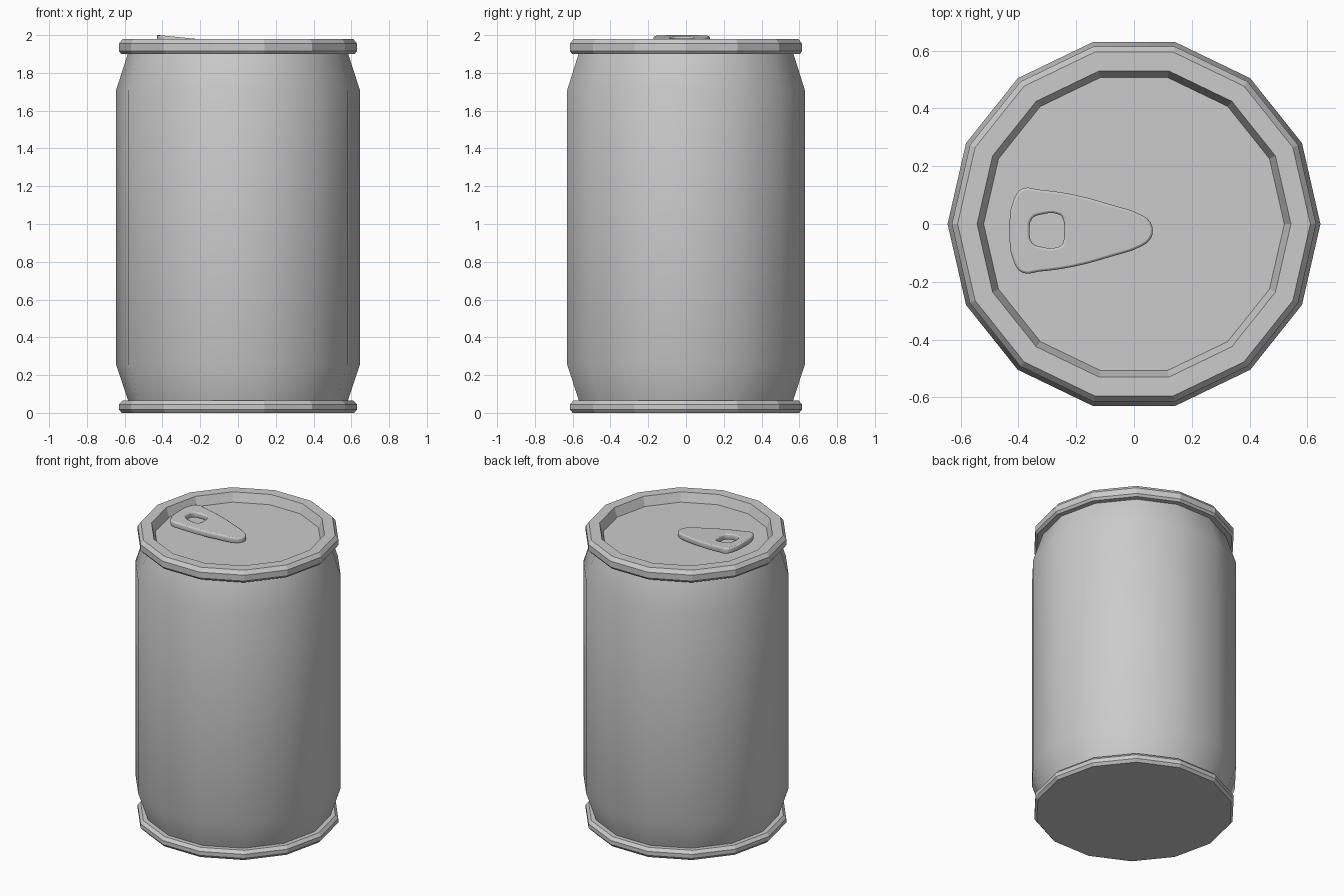
import bpy, bmesh, math

if "Cube" in bpy.data.objects:
    bpy.data.objects.remove(bpy.data.objects["Cube"])

SIDES = 14


def lathe(name, profile, smooth=None, cap_start=False, cap_end=False):
    """Revolve an (r, z) profile around z with a low side count."""
    bm = bmesh.new()
    rings = []
    for r, z in profile:
        rings.append([bm.verts.new((r * math.cos(2 * math.pi * i / SIDES),
                                    r * math.sin(2 * math.pi * i / SIDES), z))
                      for i in range(SIDES)])
    for a, b in zip(rings, rings[1:]):
        for i in range(SIDES):
            j = (i + 1) % SIDES
            bm.faces.new((a[i], a[j], b[j], b[i]))
    if cap_start:
        bm.faces.new(rings[0][::-1])
    if cap_end:
        bm.faces.new(rings[-1])
    me = bpy.data.meshes.new(name)
    bm.to_mesh(me)
    bm.free()
    ob = bpy.data.objects.new(name, me)
    bpy.context.collection.objects.link(ob)
    if smooth:
        select(ob)
        bpy.ops.object.shade_smooth_by_angle(angle=math.radians(smooth))
    return ob


def select(ob):
    bpy.ops.object.select_all(action='DESELECT')
    ob.select_set(True)
    bpy.context.view_layer.objects.active = ob


# Bottom rim with flat base
lathe("bottom_rim", [(0.615, 0), (0.63, 0.018), (0.63, 0.045), (0.612, 0.065), (0.575, 0.065)],
      cap_start=True)

# Smooth can wall with tapered shoulders
lathe("can_body", [(0.58, 0.06), (0.645, 0.255), (0.645, 1.71), (0.582, 1.905)], smooth=40)

# Top rim and recessed lid
lathe("top_rim_and_lid", [(0.575, 1.90), (0.618, 1.90), (0.63, 1.915), (0.63, 1.955), (0.61, 1.98),
                          (0.543, 1.98), (0.52, 1.92)], cap_end=True)

# Pull tab: outline with a finger hole, thickened and rounded
CY = -0.023
half = [(-0.415, 0.11), (-0.385, 0.146), (-0.33, 0.142), (-0.21, 0.125), (-0.08, 0.09),
        (0.03, 0.052), (0.056, 0.03)]
outline = [(-0.43, 0)] + half + [(0.065, 0)] + [(x, -y) for x, y in reversed(half)]
hole_half = [(-0.352, 0.042), (-0.32, 0.056), (-0.26, 0.056), (-0.246, 0.042)]
hole = [(-0.361, 0)] + hole_half + [(-0.242, 0)] + [(x, -y) for x, y in reversed(hole_half)]

cu = bpy.data.curves.new("pull_tab", 'CURVE')
cu.dimensions = '2D'
cu.fill_mode = 'BOTH'
cu.resolution_u = 3
cu.extrude = 0.012
cu.bevel_depth = 0.008
cu.bevel_resolution = 1
cu.offset = -0.008
for pts in (outline, hole):
    sp = cu.splines.new('BEZIER')
    sp.bezier_points.add(len(pts) - 1)
    for bp, (x, y) in zip(sp.bezier_points, pts):
        bp.co = (x, y + CY, 0)
        bp.handle_left_type = bp.handle_right_type = 'AUTO'
    sp.use_cyclic_u = True
tab = bpy.data.objects.new("pull_tab", cu)
bpy.context.collection.objects.link(tab)
select(tab)
bpy.ops.object.convert(target='MESH')
tab = bpy.context.object

# Tilt the tab so its wide end lifts off the lid
for v in tab.data.vertices:
    v.co.z += 1.938 - 0.1 * v.co.x
bpy.ops.object.shade_smooth_by_angle(angle=math.radians(50))
